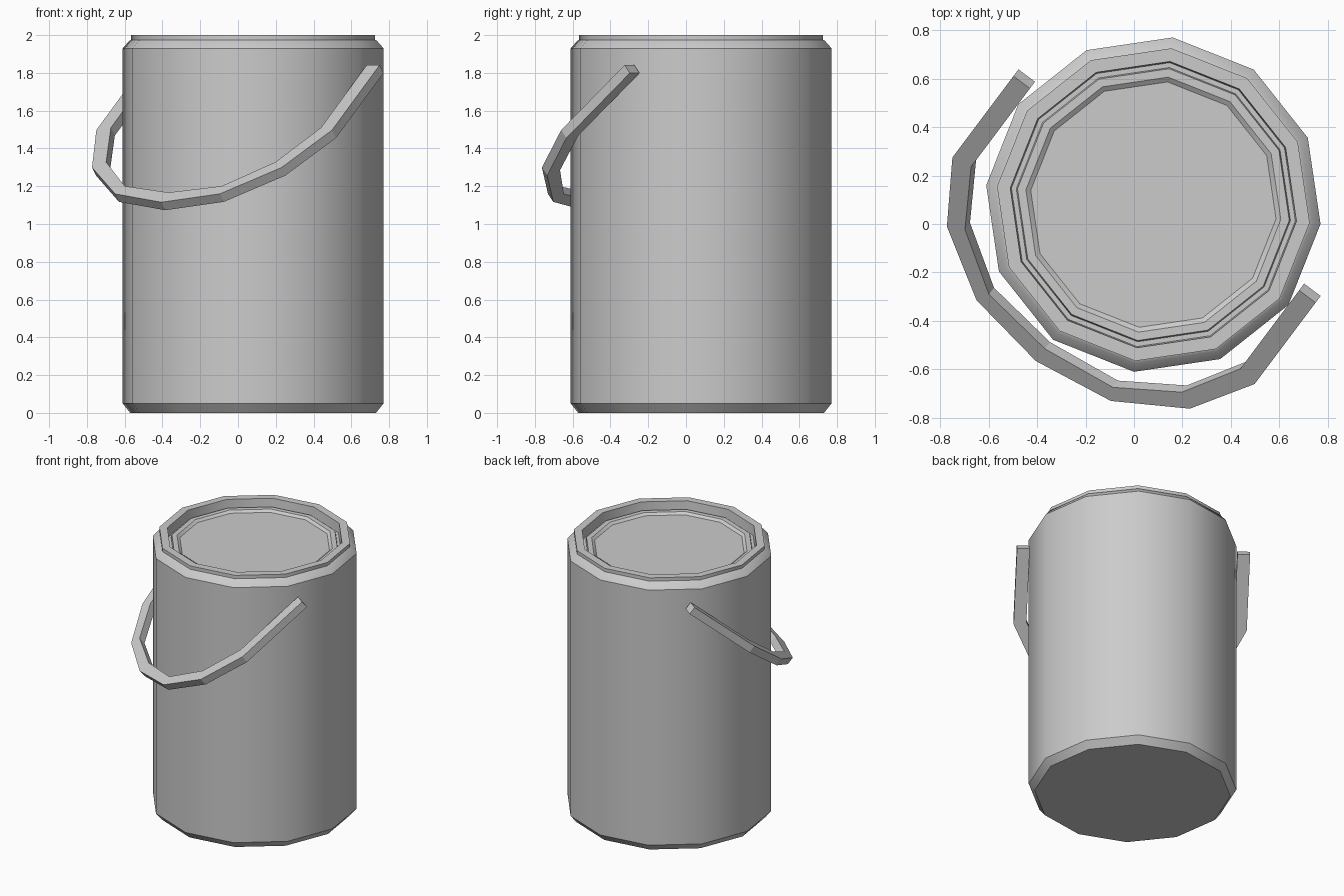
import bpy, bmesh, math
from mathutils import Vector

if "Cube" in bpy.data.objects:
    bpy.data.objects.remove(bpy.data.objects["Cube"])

CX = CY = 0.08
SIDES = 12
OFFSET = math.radians(-6.6)


def make_object(name, bm, smooth=False):
    bmesh.ops.recalc_face_normals(bm, faces=bm.faces)
    me = bpy.data.meshes.new(name)
    bm.to_mesh(me)
    bm.free()
    ob = bpy.data.objects.new(name, me)
    bpy.context.collection.objects.link(ob)
    if smooth:
        bpy.ops.object.select_all(action='DESELECT')
        ob.select_set(True)
        bpy.context.view_layer.objects.active = ob
        bpy.ops.object.shade_smooth_by_angle(angle=math.radians(33))
    return ob


def lathe(name, profile):
    """Turn (radius, z) points into a 12-sided solid, capped at both ends."""
    bm = bmesh.new()
    rings = []
    for r, z in profile:
        angles = [OFFSET + i * math.tau / SIDES for i in range(SIDES)]
        rings.append([bm.verts.new((CX + r * math.cos(a), CY + r * math.sin(a), z)) for a in angles])
    for a, b in zip(rings, rings[1:]):
        for i in range(SIDES):
            j = (i + 1) % SIDES
            bm.faces.new((a[i], a[j], b[j], b[i]))
    bm.faces.new(rings[0])
    bm.faces.new(rings[-1])
    return make_object(name, bm, True)


# Can with bevelled ends, raised rim, and stepped lid recessed inside it
lathe("can", [(0.655, 0), (0.695, 0.05), (0.695, 1.93), (0.66, 1.97), (0.65, 1.975),
              (0.65, 2.0), (0.595, 2.0), (0.59, 1.93), (0.57, 1.93), (0.565, 1.95),
              (0.53, 1.95), (0.51, 1.935)])

# Handle: half outline as (u, d) on the outside and inside, mirrored across u
outer = [(0.78, -0.19), (0.78, 0.23), (0.627, 0.472), (0.347, 0.642), (0, 0.696)]
inner = [(0.695, -0.19), (0.695, 0.215), (0.56, 0.437), (0.32, 0.592), (0, 0.633)]
outer += [(-u, d) for u, d in reversed(outer[:-1])]
inner += [(-u, d) for u, d in reversed(inner[:-1])]
U = Vector((0.8, -0.6, 0))
D = Vector((-0.6, -0.8, 0))
Z = Vector((0, 0, 1))
DOWN = -0.055 * (0.63 * D + 0.77 * Z)


def on_plane(p):
    u, d = p
    return U * (u + 0.015) + D * d + Z * (1.686 - 0.82 * d)


bm = bmesh.new()
sections = []
for o, i in zip(outer, inner):
    po, pi = on_plane(o), on_plane(i)
    sections.append([bm.verts.new(p) for p in (po, pi, pi + DOWN, po + DOWN)])
for a, b in zip(sections, sections[1:]):
    for k in range(4):
        m = (k + 1) % 4
        bm.faces.new((a[k], a[m], b[m], b[k]))
bm.faces.new(sections[0])
bm.faces.new(sections[-1])
make_object("handle", bm)
